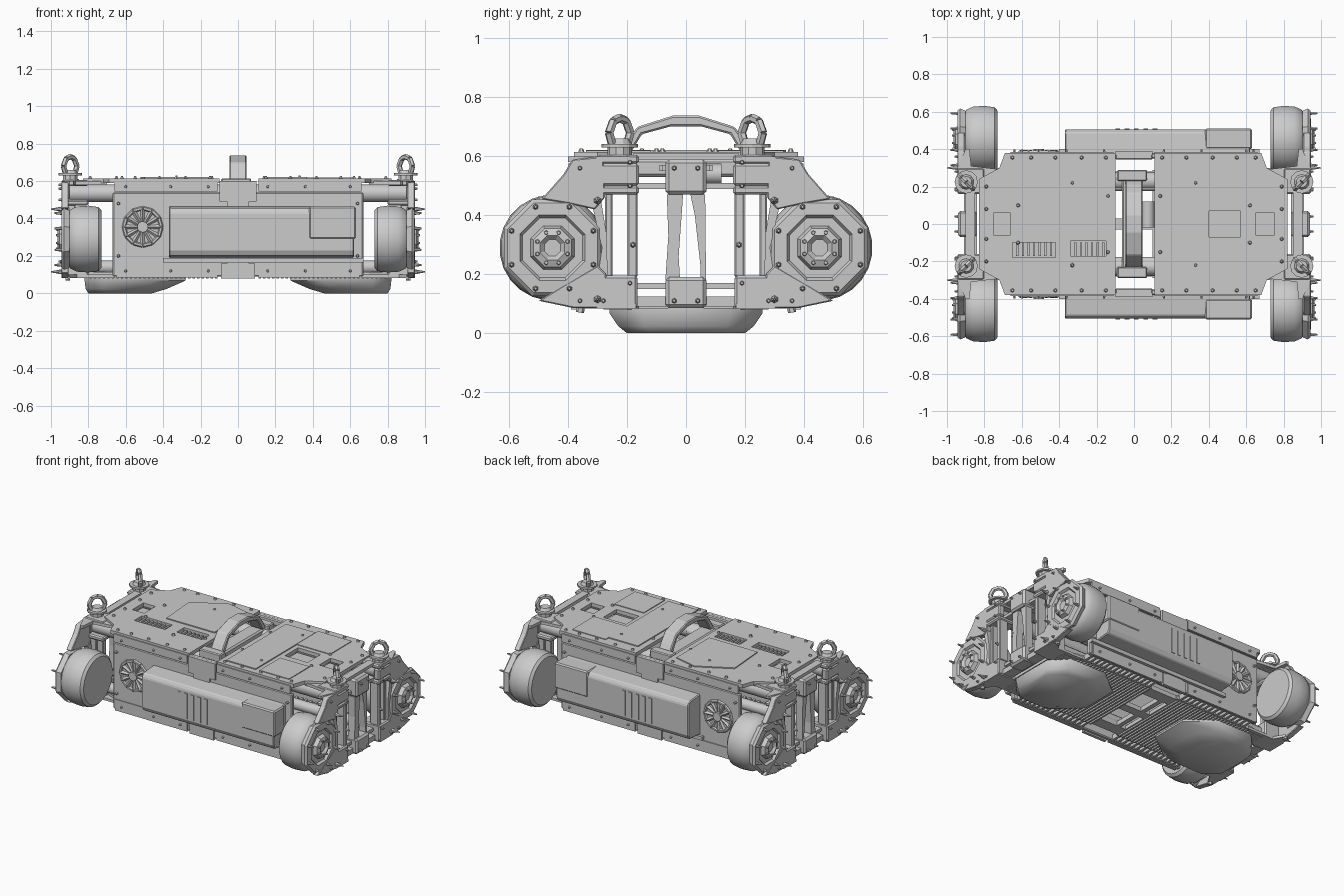
import bpy, bmesh, math
from mathutils import Vector, Matrix

if "Cube" in bpy.data.objects:
    bpy.data.objects.remove(bpy.data.objects["Cube"])


def finish(name, bm, mirror="", smooth=None, bevel=0):
    bmesh.ops.recalc_face_normals(bm, faces=bm.faces)
    me = bpy.data.meshes.new(name)
    bm.to_mesh(me)
    bm.free()
    ob = bpy.data.objects.new(name, me)
    bpy.context.collection.objects.link(ob)
    if smooth:
        me.polygons.foreach_set("use_smooth", [True] * len(me.polygons))
        me.set_sharp_from_angle(angle=math.radians(smooth))
    if bevel:
        b = ob.modifiers.new("bevel", 'BEVEL')
        b.width, b.segments = bevel, 1
    if mirror:
        m = ob.modifiers.new("mirror", 'MIRROR')
        m.use_axis = ("x" in mirror, "y" in mirror, False)
        m.use_mirror_merge = False
    return ob


def add_box(bm, x0, x1, y0, y1, z0, z1):
    mat = Matrix.Translation(((x0 + x1) / 2, (y0 + y1) / 2, (z0 + z1) / 2)) @ Matrix.Diagonal((x1 - x0, y1 - y0, z1 - z0, 1))
    bmesh.ops.create_cube(bm, size=1, matrix=mat)


def boxes(name, items, mirror="", bevel=0):
    bm = bmesh.new()
    for it in items:
        add_box(bm, *it)
    return finish(name, bm, mirror, None, bevel)


def add_rod(bm, a, b, r0, r1=None, n=8):
    a, b = Vector(a), Vector(b)
    d = b - a
    mat = Matrix.Translation((a + b) / 2) @ d.to_track_quat('Z', 'Y').to_matrix().to_4x4()
    bmesh.ops.create_cone(bm, cap_ends=True, segments=n, radius1=r0, radius2=r0 if r1 is None else r1,
                          depth=d.length, matrix=mat)


def rods(name, items, mirror="", n=8, smooth=None):
    bm = bmesh.new()
    for a, b, *r in items:
        add_rod(bm, a, b, r[0], r[-1], n)
    return finish(name, bm, mirror, smooth)


def prism(name, pts, axis, a, b, mirror="", bevel=0):
    # extrude a 2D outline along x, y or z
    bm = bmesh.new()
    place = {"x": lambda p: (a, p[0], p[1]), "y": lambda p: (p[0], a, p[1]), "z": lambda p: (p[0], p[1], a)}[axis]
    f = bm.faces.new([bm.verts.new(place(p)) for p in pts])
    ext = bmesh.ops.extrude_face_region(bm, geom=[f])
    shift = {"x": (b - a, 0, 0), "y": (0, b - a, 0), "z": (0, 0, b - a)}[axis]
    bmesh.ops.translate(bm, vec=shift, verts=[v for v in ext["geom"] if isinstance(v, bmesh.types.BMVert)])
    # put the starting face back if the extrusion removed it
    bmesh.ops.holes_fill(bm, edges=[e for e in bm.edges if e.is_boundary])
    return finish(name, bm, mirror, None, bevel)


def lathe_x(name, profile, cy, cz, n, mirror, smooth=None):
    # profile of (x, radius) spun round an x-parallel axle
    bm = bmesh.new()
    rings = [[bm.verts.new((x, cy + r * math.cos(2 * math.pi * (i + .5) / n), cz + r * math.sin(2 * math.pi * (i + .5) / n)))
              for i in range(n)] for x, r in profile]
    for p, q in zip(rings, rings[1:]):
        for i in range(n):
            bm.faces.new((p[i], p[(i + 1) % n], q[(i + 1) % n], q[i]))
    bm.faces.new(rings[0])
    bm.faces.new(rings[-1])
    return finish(name, bm, mirror, smooth)


def cut(ob, items):
    c = boxes(ob.name + "_cutter", items)
    c.hide_render = True
    c.hide_viewport = True
    m = ob.modifiers.new("cut", 'BOOLEAN')
    m.object, m.solver = c, 'EXACT'


# top armour panels, one each side of the centre gap
right = [(.11, -.38), (.68, -.38), (.71, -.3), (.82, -.24), (.82, .24), (.71, .3), (.68, .38), (.11, .38)]
left = [(-x - (.01 if x > .2 else -.01), y) for x, y in right]
p = prism("top_panel_right", right, "z", .59, .615)
cut(p, [(.4, .57, -.07, .07, .5, .7), (.65, .75, -.06, .06, .5, .7)])
p = prism("top_panel_left", left, "z", .59, .615)
cut(p, [(-.65, -.42, -.18, -.1, .5, .7), (-.34, -.15, -.17, -.09, .5, .7), (-.75, -.66, -.06, .06, .5, .7)])
prism("panel_crown_left", [(-.5, -.05), (-.14, -.05), (-.14, .3), (-.3, .34), (-.52, .22)], "z", .61, .622)
boxes("panel_crown_right", [(.15, .37, -.34, .3, .61, .622), (.37, .62, .1, .33, .61, .62), (.4, .62, -.34, -.12, .61, .62)])
boxes("hatch_floors", [(.38, .59, -.09, .09, .55, .57), (.63, .77, -.08, .08, .55, .57), (-.77, -.64, -.08, .08, .55, .57),
                       (-.67, -.13, -.2, -.07, .55, .565)])
boxes("louvres", [(x, x + .012, -.17, -.1, .56, .605) for x in [-.63 + .03 * i for i in range(7)] + [-.32 + .03 * i for i in range(6)]])
boxes("side_skirt", [(.11, .66, .372, .386, .545, .6), (.11, .65, .372, .386, .085, .16)], "xy")

# hollow hull: walls, floor and lengthwise tubes
boxes("side_wall", [(-.67, .67, .35, .38, .09, .54)], "y", .006)
prism("floor_panel", [(.1, -.29), (.7, -.29), (.82, -.24), (.82, .24), (.7, .29), (.1, .29)], "z", .09, .115, "x")
boxes("floor_slats", [(x, x + .012, -.28, .28, .08, .092) for x in [.11 + .024 * i for i in range(29)]], "x")
boxes("floor_comb", [(x, x + .016, .28, .355, .09, .125) for x in [.12 + .036 * i for i in range(15)]], "xy")
boxes("floor_bridge", [(-.1, .1, .2, .28, .09, .12), (-.1, .1, -.03, .03, .09, .12), (-.06, -.03, -.25, .25, .09, .12)], "y")
boxes("centre_post", [(-.1, .1, .37, .39, .49, .6), (-.09, .09, .37, .39, .08, .16), (-.06, .06, .375, .39, .16, .5)], "y")
rods("hull_tubes", [((-.9, .23, .535), (.9, .23, .535), .048), ((-.9, .23, .14), (.9, .23, .14), .035)], "y", 12, 40)

# rounded skid pads under the floor
bm = bmesh.new()
top = [(.82, -.15), (.72, -.26), (.45, -.26), (.28, -.13), (.28, .13), (.45, .26), (.72, .26), (.82, .15)]
mid = [(.815, -.14), (.72, -.23), (.5, -.23), (.38, -.12), (.38, .12), (.5, .23), (.72, .23), (.815, .14)]
low = [(.8, -.12), (.71, -.2), (.56, -.2), (.46, -.1), (.46, .1), (.56, .2), (.71, .2), (.8, .12)]
loops = [[bm.verts.new((x, y, z)) for x, y in pts] for pts, z in ((top, .085), (top, .068), (mid, .024), (low, .0))]
for a, b in zip(loops, loops[1:]):
    for i in range(8):
        bm.faces.new((a[i], a[(i + 1) % 8], b[(i + 1) % 8], b[i]))
bm.faces.new(loops[0])
bm.faces.new(loops[-1])
finish("skid_pad", bm, "x", 50)

# side storage boxes
prism("side_box", [(.37, .19), (.49, .2), (.505, .23), (.505, .43), (.49, .455), (.37, .465)], "x", -.37, .62, "y", .006)
boxes("side_box_lid", [(.38, .63, .4, .51, .29, .463)], "y", .008)
boxes("side_box_ribs", [(x, x + .025, .5, .51, .24, .41) for x in (-.1, -.05, 0, .05, .1)], "y")
boxes("side_box_ledge", [(-.4, .67, .37, .4, .165, .19)], "y")

# round side fan
bm = bmesh.new()
for i in range(12):
    t = [2 * math.pi * (i + k) / 12 for k in (0, 1)]
    a, b = [Vector((-.51 + .1 * math.cos(k), .383, .355 + .1 * math.sin(k))) for k in t]
    add_rod(bm, a, b, .011, n=6)
    add_rod(bm, a, (-.51, .383, .355), .014, .005, 4)
add_rod(bm, (-.51, .37, .355), (-.51, .4, .355), .03, n=10)
finish("side_fan", bm, "y")

# wheels with faceted hubs
CY, CZ = .453, .29
lathe_x("wheel", [(.73, .12), (.73, .155), (.745, .172), (.8, .18), (.86, .176), (.895, .16), (.915, .13), (.915, .05)],
        CY, CZ, 24, "xy", 35)
lathe_x("hub_plate", [(.9, .165), (.93, .178), (.943, .165), (.945, .12), (.93, .11), (.93, .08), (.955, .07), (.965, .045), (.95, .03)],
        CY, CZ, 8, "xy")
bm = bmesh.new()
for i in range(8):
    t = math.pi * (i + .5) / 4
    c, s = math.cos(t), math.sin(t)
    add_rod(bm, (.935, CY + .15 * c, CZ + .15 * s), (.98, CY + .15 * c, CZ + .15 * s), .011, .005, 6)
    add_rod(bm, (.95, CY + .055 * c, CZ + .055 * s), (.972, CY + .055 * c, CZ + .055 * s), .009, .006, 6)
for y, z in ((.3, .45), (.3, .115)):
    add_rod(bm, (.94, y, z), (1.0, y, z), .014, .003, 6)
finish("hub_bolts", bm, "xy")

# wheel arms: struts joining hub plate to the end frame
prism("arm_upper", [(.28, .6), (.385, .59), (.415, .54), (.49, .455), (.4, .44), (.31, .42), (.275, .46)], "x", .905, .945, "xy", .004)
prism("arm_lower", [(.27, .085), (.38, .085), (.5, .11), (.42, .16), (.3, .23), (.27, .2)], "x", .905, .945, "xy", .004)
prism("arm_brace", [(.265, .18), (.3, .18), (.285, .29), (.315, .42), (.29, .46), (.27, .34)], "x", .9, .935, "xy")

# end frames
boxes("frame_corner", [(.8, .945, .16, .3, .47, .5), (.8, .945, .16, .3, .575, .605), (.9, .945, .16, .3, .5, .575),
                       (.8, .945, .165, .3, .085, .195)], "xy", .008)
prism("frame_gusset", [(.7, .29), (.82, .2), (.945, .19), (.945, .3), (.9, .4), (.88, .4), (.87, .31)], "z", .58, .6, "xy")
prism("frame_foot", [(.66, .3), (.82, .16), (.945, .17), (.945, .3), (.9, .37), (.86, .3)], "z", .083, .1, "xy")
boxes("frame_legs", [(.87, .935, .165, .198, .19, .48), (.87, .92, .25, .275, .19, .48)], "xy", .005)
boxes("frame_rails", [(.85, .9, -.18, .18, .59, .61), (.85, .9, -.18, .18, .49, .51), (.84, .91, -.28, .28, .09, .125),
                      (.85, .9, -.18, .18, .15, .17)], "x")
boxes("end_block", [(.84, .94, -.07, .07, .47, .59), (.84, .94, -.07, .07, .085, .19)], "x", .012)
prism("end_column", [(-.07, .18), (-.02, .18), (-.025, .26), (-.01, .47), (-.065, .47), (-.06, .33)], "x", .87, .92, "x")
prism("end_column_slim", [(.05, .18), (.068, .18), (.065, .47), (.015, .47), (.03, .4), (.05, .22)], "x", .87, .92, "x")

# lifting eyes, turned to the diagonal
bm = bmesh.new()
pts = [(-.035, .64), (-.05, .68), (-.03, .72), (0, .73), (.03, .72), (.05, .68), (.035, .64)]
ring = [Vector((.897 + u * .72, .225 + u * .72, z)) for u, z in pts]
for a, b in zip(ring, ring[1:]):
    add_rod(bm, a, b, .015, n=6)
add_rod(bm, (.897, .225, .6), (.897, .225, .63), .042, n=10)
add_rod(bm, (.897, .225, .63), (.897, .225, .642), .062, n=12)
add_rod(bm, (.897, .225, .64), (.897, .225, .66), .042, .03, 10)
finish("lifting_eye", bm, "xy")

# carrying handle over the centre gap
prism("handle", [(-.24, .59), (-.2, .59), (-.15, .675), (-.05, .702), (.05, .702), (.15, .675), (.2, .59), (.24, .59), (.21, .64),
                 (.165, .7), (.045, .738), (-.045, .738), (-.165, .7), (-.21, .64)], "x", -.045, .045, "", .006)
boxes("handle_mount", [(-.09, .07, .23, .29, .56, .615), (-.1, .1, .345, .375, .56, .6)], "y", .006)
boxes("centre_spine", [(-.065, .04, -.28, .28, .53, .59)], "", .01)
rods("centre_canister", [((.075, -.02, .54), (.075, .12, .54), .035), ((-.12, .2, .54), (.12, .2, .54), .025),
                         ((-.12, -.2, .54), (.12, -.2, .54), .025)], "", 10, 40)

# small bolts on panels, walls and frames
spots = [(x, .355, .612) for x in (.15, .28, .42, .55, .65)] + [(.79, .2, .612), (.79, .08, .612), (.14, .15, .612), (.62, .1, .612), (.33, .22, .615)]
rods("panel_bolts", [((x, y, z), (x, y, z + .014), .012, .006) for x, y, z in spots], "xy", 6)
spots = [(x, z) for x in (.16, .36, .6) for z in (.12, .57)] + [(.64, .2), (.64, .48)]
rods("wall_bolts", [((x, .375, z), (x, .398, z), .01, .006) for x, z in spots], "xy", 6)
spots = [(.19, .58), (.19, .5), (.28, .11), (.19, .17), (.36, .56), (.04, .56), (.04, .11), (.36, .11), (.18, .3)]
rods("frame_bolts", [((.93, y, z), (.96, y, z), .011, .005) for y, z in spots], "xy", 6)
rods("foot_bolts", [((.91, .355, .1), (.91, .36, .07), .014)], "xy", 6)
